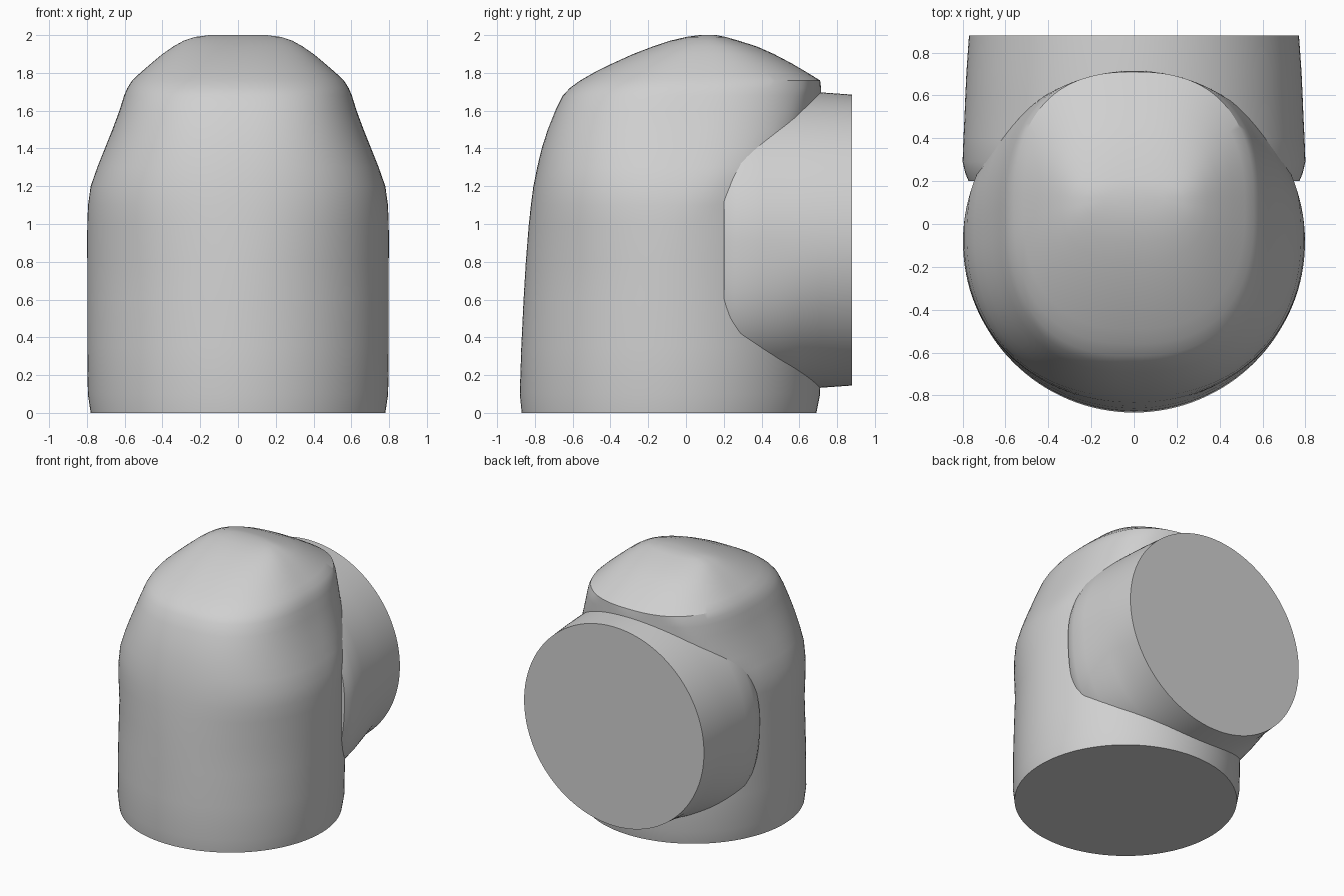
import bpy, bmesh
from math import cos, sin, pi, hypot, radians, copysign

cube = bpy.data.objects.get("Cube")
if cube:
    bpy.data.objects.remove(cube, do_unlink=True)

SIDES = 128
CENTRE_Y, RADIUS = -0.083, 0.798
PIPE_Z = 0.915

grey = bpy.data.materials.new("plain grey")
grey.use_nodes = True
grey.diffuse_color = (0.63, 0.63, 0.63, 1)
grey.node_tree.nodes["Principled BSDF"].inputs["Base Color"].default_value = grey.diffuse_color


def loft(name, rings):
    """Skin a stack of closed rings and cap both ends."""
    bm = bmesh.new()
    loops = [[bm.verts.new(p) for p in ring] for ring in rings]
    for low, high in zip(loops, loops[1:]):
        for i in range(SIDES):
            j = (i + 1) % SIDES
            bm.faces.new((low[i], low[j], high[j], high[i]))
    bm.faces.new(loops[0][::-1])
    bm.faces.new(loops[-1])
    bmesh.ops.recalc_face_normals(bm, faces=bm.faces[:])
    mesh = bpy.data.meshes.new(name)
    bm.to_mesh(mesh)
    bm.free()
    mesh.materials.append(grey)
    obj = bpy.data.objects.new(name, mesh)
    bpy.context.collection.objects.link(obj)
    bpy.ops.object.select_all(action='DESELECT')
    obj.select_set(True)
    bpy.context.view_layer.objects.active = obj
    bpy.ops.object.shade_smooth_by_angle(angle=radians(28))
    return obj


def body_ring(z, width, front, back):
    """Rounded section that turns squarer with height, kept inside the round body."""
    power = 2 + 0.5 * min(max((z - 0.8) / 0.8, 0), 1)
    mid, depth = (front + back) / 2, (back - front) / 2
    ring = []
    for i in range(SIDES):
        a = 2 * pi * i / SIDES
        c, s = cos(a), sin(a)
        x = width * copysign(abs(c) ** (2 / power), c)
        y = mid + depth * copysign(abs(s) ** (2 / power), s) - CENTRE_Y
        k = min(1, RADIUS / hypot(x, y))
        ring.append((x * k, CENTRE_Y + y * k, z))
    return ring


def pipe_ring(y, radius, bulge):
    """Round section whose two lower corners swell by the bulge."""
    ring = []
    for i in range(SIDES):
        a = 2 * pi * i / SIDES
        r = radius + (bulge * sin(2 * a) ** 2 if a > pi else 0)
        ring.append((r * cos(a), y, PIPE_Z + r * sin(a)))
    return ring


# Upright body: height, half width, front edge, back edge
sections = [
    (0, .78, -.87, .69), (.1, .795, -.88, .71), (.35, .8, -.872, .715),
    (.6, .8, -.86, .715), (.8, .8, -.848, .715), (1, .799, -.832, .715),
    (1.1, .794, -.821, .715), (1.2, .78, -.808, .715), (1.3, .745, -.788, .715),
    (1.4, .705, -.764, .715), (1.5, .665, -.732, .715), (1.6, .628, -.692, .715),
    (1.68, .603, -.652, .715), (1.72, .586, -.615, .715), (1.76, .56, -.56, .71),
    (1.8, .518, -.49, .645), (1.85, .46, -.39, .56), (1.9, .4, -.28, .465),
    (1.94, .342, -.175, .375), (1.97, .288, -.085, .28), (1.99, .23, .0, .21),
    (2, .15, .07, .16),
]
loft("body", [body_ring(*s) for s in sections])

# Horizontal outlet with a chamfered inner rim, swollen lower corners and a slight taper
outlet = [(.2, .772, .07), (.235, .787, .072), (.29, .8, .07), (.4, .796, .058),
          (.5, .791, .045), (.6, .787, .024), (.71, .782, 0), (.88, .77, 0)]
loft("back_outlet", [pipe_ring(*s) for s in outlet])
